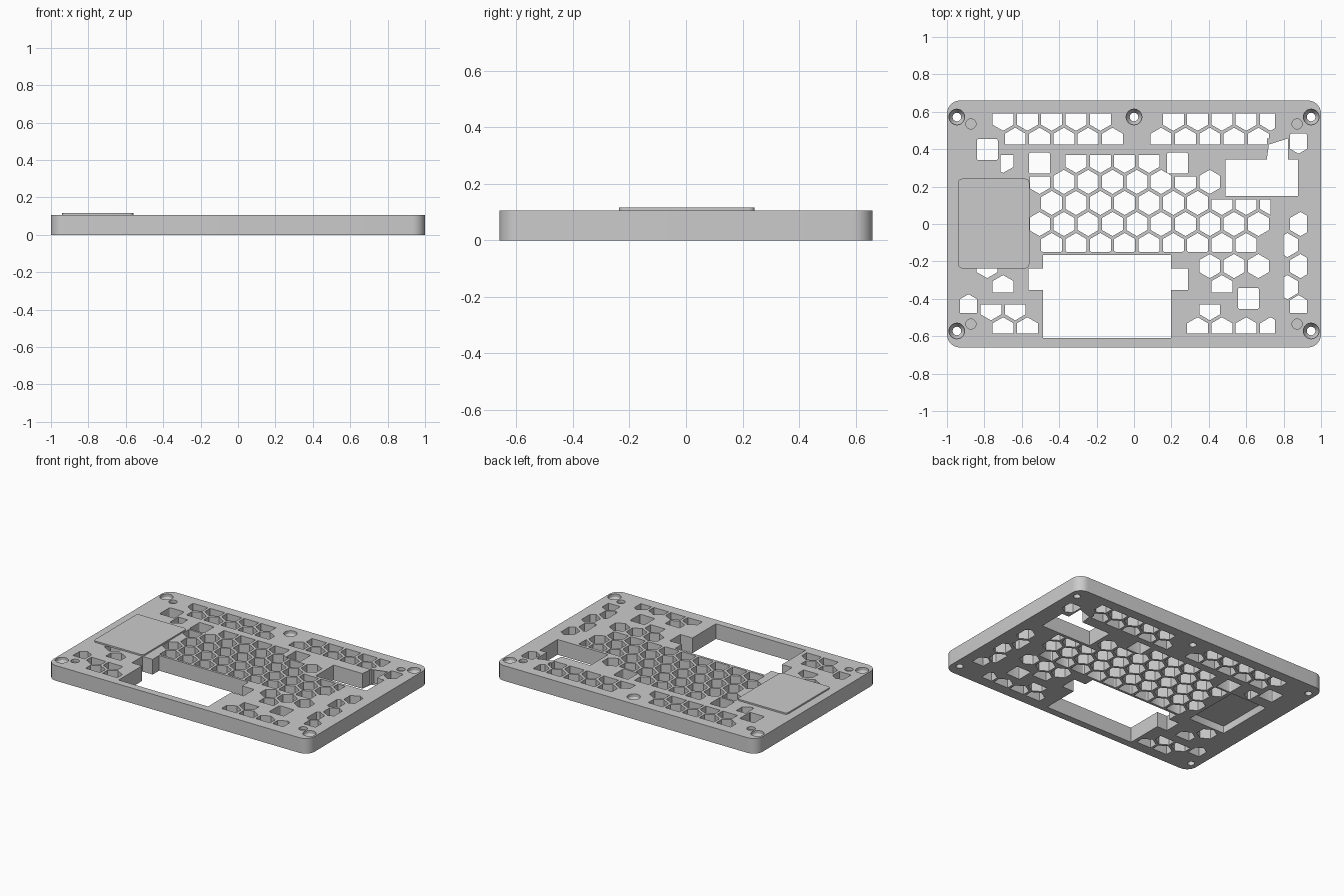
import bpy, bmesh, math

if "Cube" in bpy.data.objects:
    bpy.data.objects.remove(bpy.data.objects["Cube"])

H = 0.105            # body thickness
R = 0.0647           # hexagon radius
PX, PY = 0.13, 0.1126  # honeycomb pitch

grey = bpy.data.materials.new("grey")
grey.diffuse_color = (0.6, 0.6, 0.6, 1)
grey.use_nodes = True
grey.node_tree.nodes["Principled BSDF"].inputs["Base Color"].default_value = grey.diffuse_color


def circle(cx, cy, r, n=28, start=0.0):
    return [(cx + r * math.cos(start + 2 * math.pi * i / n),
             cy + r * math.sin(start + 2 * math.pi * i / n)) for i in range(n)]


def round_rect(x0, x1, y0, y1, r, n=6):
    pts = []
    for q, (cx, cy) in enumerate([(x1 - r, y1 - r), (x0 + r, y1 - r),
                                  (x0 + r, y0 + r), (x1 - r, y0 + r)]):
        for i in range(n + 1):
            a = math.pi / 2 * (q + i / n)
            pts.append((cx + r * math.cos(a), cy + r * math.sin(a)))
    return pts


def clip(poly, axis, limit, keep_below):
    """Cut a convex outline at one axis-aligned line."""
    s = 1 if keep_below else -1
    out = []
    for a, b in zip(poly, poly[1:] + poly[:1]):
        da, db = s * (a[axis] - limit), s * (b[axis] - limit)
        if da <= 0:
            out.append(a)
        if da * db < 0:
            t = da / (da - db)
            out.append((a[0] + t * (b[0] - a[0]), a[1] + t * (b[1] - a[1])))
    return out


def hexagon(cx, cy, x0=-2, x1=2, y0=-2, y1=2):
    p = circle(cx, cy, R, 6, math.pi / 6)
    for axis, limit, below in ((0, x0, False), (0, x1, True), (1, y0, False), (1, y1, True)):
        p = clip(p, axis, limit, below)
    return p


def walls(bm, levels):
    """Wall through outlines stacked as (z, outline); returns the vertex rings."""
    rings = [[bm.verts.new((x, y, z)) for x, y in poly] for z, poly in levels]
    n = len(rings[0])
    for lo, hi in zip(rings, rings[1:]):
        for i in range(n):
            j = (i + 1) % n
            bm.faces.new((lo[i], lo[j], hi[j], hi[i]))
    return rings


def finish(bm, name):
    bmesh.ops.recalc_face_normals(bm, faces=bm.faces)
    me = bpy.data.meshes.new(name)
    bm.to_mesh(me)
    bm.free()
    me.materials.append(grey)
    ob = bpy.data.objects.new(name, me)
    bpy.context.collection.objects.link(ob)
    return ob


holes = []

# Honeycomb: row -> (column ranges, lower limit, upper limit)
rows = {
    5: ([(0, 5), (7, 12)], -2, 0.59),
    4: ([(0, 5), (6, 11)], 0.425, 2),
    3: ([(3, 7)], -2, 0.37),
    2: ([(1, 9)], -2, 2),
    1: ([(2, 12)], -2, 2),
    0: ([(1, 11)], -2, 2),
    -1: ([(2, 11)], -0.15, 2),
    -2: ([(8, 11)], -2, 2),
    -3: ([(0, 1), (9, 10)], -0.365, 2),
    -4: ([(-1, 1), (8, 9)], -2, -0.43),
    -5: ([(0, 2), (8, 12)], -0.585, 2),
}
for row, (spans, lo, hi) in rows.items():
    for a, b in spans:
        for k in range(a, b):
            x = (-0.70 if row % 2 else -0.635) + PX * k
            top = hi
            if row == 1 and x > 0.45:
                top = 0.13           # below the right window
            if row == 2 and k in (1, 7):
                top = 0.255          # below the square holes
            holes.append(hexagon(x, row * PY, -0.555 if row in (0, 2) else -2,
                                 0.755 if row != 1 else 0.73, lo, top))

# Loose hexagons along the sides
for x, y in ((0.89, 0), (0.82, -PY), (0.89, -2 * PY), (0.82, -3 * PY)):
    holes.append(hexagon(x, y, 0.80, 0.925))
holes.append(hexagon(0.88, -0.445, 0.835, 0.925, -0.475))
holes.append(hexagon(0.88, 0.44, 0.835, 0.925, -2, 0.485))
holes.append(hexagon(-0.885, -0.44, -0.93, -0.84, -0.475))
holes.append(hexagon(-0.785, -2 * PY))
holes.append(hexagon(-0.70, 3 * PY, -0.715, 2, -2, 0.37))

# Square holes
for x, y in ((-0.784, 0.398), (-0.505, 0.325), (0.233, 0.325), (0.612, -0.398)):
    holes.append(round_rect(x - 0.056, x + 0.056, y - 0.056, y + 0.056, 0.008, 3))

# Large front window with side tabs, and stepped right window
holes.append([(-0.487, -0.61), (0.198, -0.61), (0.198, -0.353), (0.29, -0.353),
              (0.29, -0.237), (0.198, -0.237), (0.198, -0.166), (-0.487, -0.166),
              (-0.487, -0.237), (-0.565, -0.237), (-0.565, -0.353), (-0.487, -0.353)])
holes.append([(0.49, 0.15), (0.877, 0.15), (0.877, 0.345), (0.823, 0.345),
              (0.823, 0.457), (0.71, 0.457), (0.71, 0.345), (0.49, 0.345)])

# Body: outer wall plus every through hole
through = [[(0, p), (H, p)] for p in [round_rect(-1, 1, -0.66, 0.66, 0.07, 8)] + holes]

# Countersunk screw holes
for x, y in ((-0.947, 0.572), (0.947, 0.572), (-0.947, -0.572), (0.947, -0.572), (0, 0.572)):
    through.append([(z, circle(x, y, r)) for z, r in
                    ((0, 0.023), (0.055, 0.023), (0.085, 0.042), (H, 0.042))])

bm = bmesh.new()
bottom, top = [], []
for levels in through:
    rings = walls(bm, levels)
    bottom.append(rings[0])
    top.append(rings[-1])

# Shallow round dimples on top
for sx in (-1, 1):
    for sy in (-1, 1):
        p = circle(sx * 0.872, sy * 0.535, 0.027)
        rings = walls(bm, [(H - 0.02, p), (H, p)])
        bm.faces.new(rings[0])
        top.append(rings[1])

# Pocket on the underside
p = round_rect(-0.86, -0.58, -0.15, 0.262, 0.01, 2)
rings = walls(bm, [(0, p), (0.05, p)])
bm.faces.new(rings[1])
bottom.append(rings[0])

# Top and bottom skins around all the openings
for loops in (bottom, top):
    edges = [bm.edges.get((a, b)) for ring in loops for a, b in zip(ring, ring[1:] + ring[:1])]
    bmesh.ops.triangle_fill(bm, use_beauty=True, use_dissolve=False, edges=edges,
                            normal=(0, 0, 1))
body = finish(bm, "case_plate")

# Raised cover plate
bm = bmesh.new()
p = round_rect(-0.94, -0.56, -0.237, 0.242, 0.02, 5)
for ring in walls(bm, [(H - 0.002, p), (H + 0.01, p)]):
    bm.faces.new(ring)
cover = finish(bm, "cover_plate")

for ob in (body, cover):
    ob.select_set(True)
bpy.context.view_layer.objects.active = body
bpy.ops.object.shade_smooth_by_angle(angle=math.radians(30))
